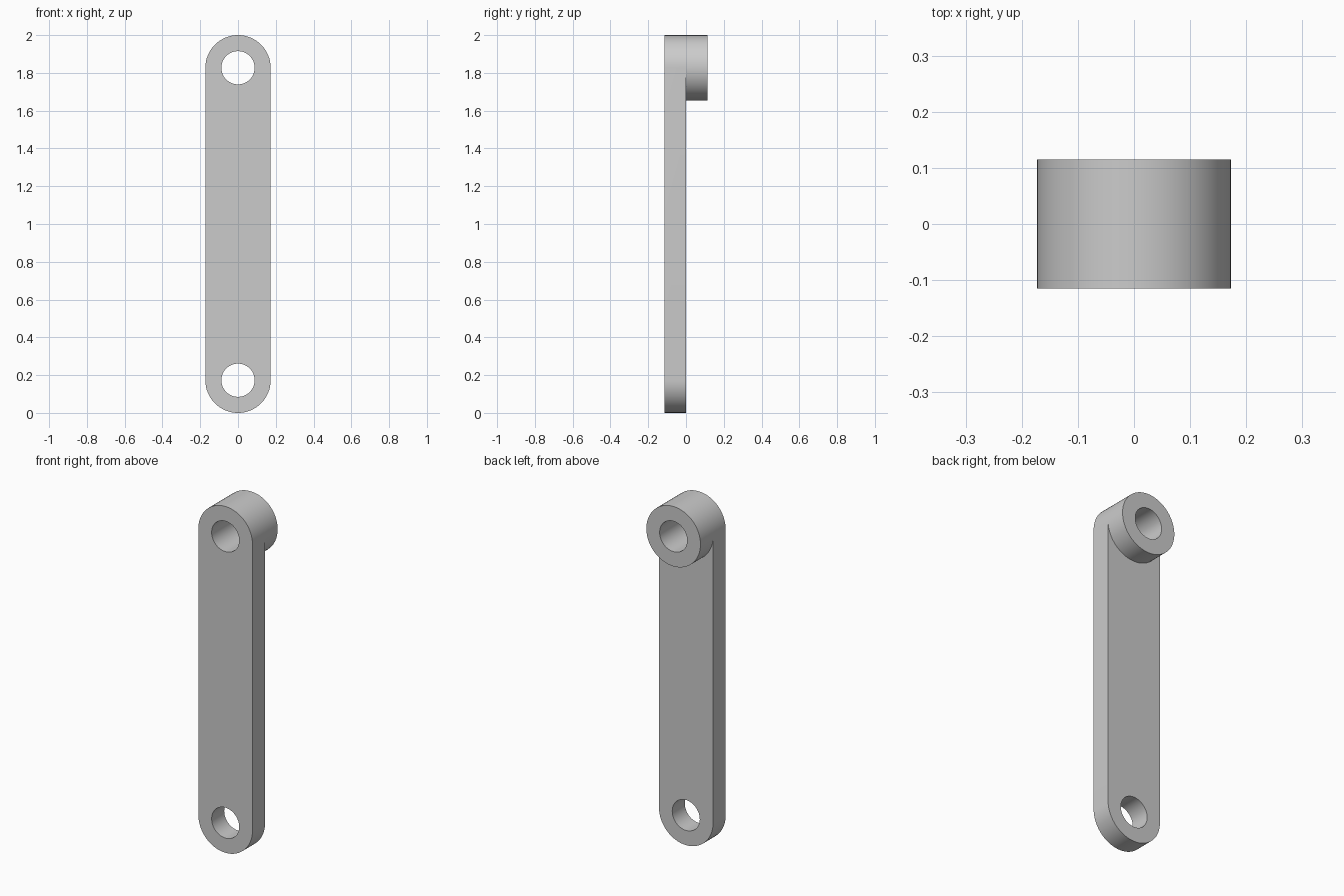
import bpy, bmesh
from math import pi, sin, cos

if "Cube" in bpy.data.objects:
    bpy.data.objects.remove(bpy.data.objects["Cube"])

R, HOLE = 0.173, 0.088          # outer and bore radius
Z_LOW, Z_TOP = 0.173, 1.827     # bore centres
FRONT, MID, BACK = -0.115, 0.0, 0.115
N = 64                          # sides of a full circle

bm = bmesh.new()


def arc(z, r, a0, a1):
    steps = round(abs(a1 - a0) / (2 * pi) * N)
    full = abs(a1 - a0) > 6
    return [(r * cos(a0 + (a1 - a0) * i / steps), z + r * sin(a0 + (a1 - a0) * i / steps))
            for i in range(steps if full else steps + 1)]


def cap(loops, y, normal_y):
    edges = []
    for pts in loops:
        vs = [bm.verts.new((x, y, z)) for x, z in pts]
        edges += [bm.edges.new((vs[i - 1], vs[i])) for i in range(len(vs))]
    bmesh.ops.triangle_fill(bm, edges=edges, use_beauty=True, normal=(0, normal_y, 0))


def wall(pts, y0, y1):
    a = [bm.verts.new((x, y0, z)) for x, z in pts]
    b = [bm.verts.new((x, y1, z)) for x, z in pts]
    for i in range(len(pts)):
        bm.faces.new((a[i - 1], a[i], b[i], b[i - 1]))


low_arc = arc(Z_LOW, R, pi, 2 * pi)
slot = low_arc + arc(Z_TOP, R, 0, pi)
below_boss = low_arc + arc(Z_TOP, R, 0, -pi)
boss = arc(Z_TOP, R, 0, 2 * pi)
top_hole = arc(Z_TOP, HOLE, 0, 2 * pi)
low_hole = arc(Z_LOW, HOLE, 0, 2 * pi)

# Flat bar
cap([slot, top_hole, low_hole], FRONT, -1)
cap([below_boss, low_hole], MID, 1)
wall(slot, FRONT, MID)

# Round boss on the back of the top end
cap([boss, top_hole], BACK, 1)
wall(boss, MID, BACK)

# Bores
wall(top_hole, FRONT, BACK)
wall(low_hole, FRONT, MID)

bmesh.ops.remove_doubles(bm, verts=bm.verts[:], dist=1e-5)
bmesh.ops.recalc_face_normals(bm, faces=bm.faces[:])

mesh = bpy.data.meshes.new("link_arm")
bm.to_mesh(mesh)
bm.free()
link = bpy.data.objects.new("link_arm", mesh)
bpy.context.collection.objects.link(link)
bpy.context.view_layer.objects.active = link
link.select_set(True)
bpy.ops.object.shade_smooth_by_angle(angle=pi / 6)
